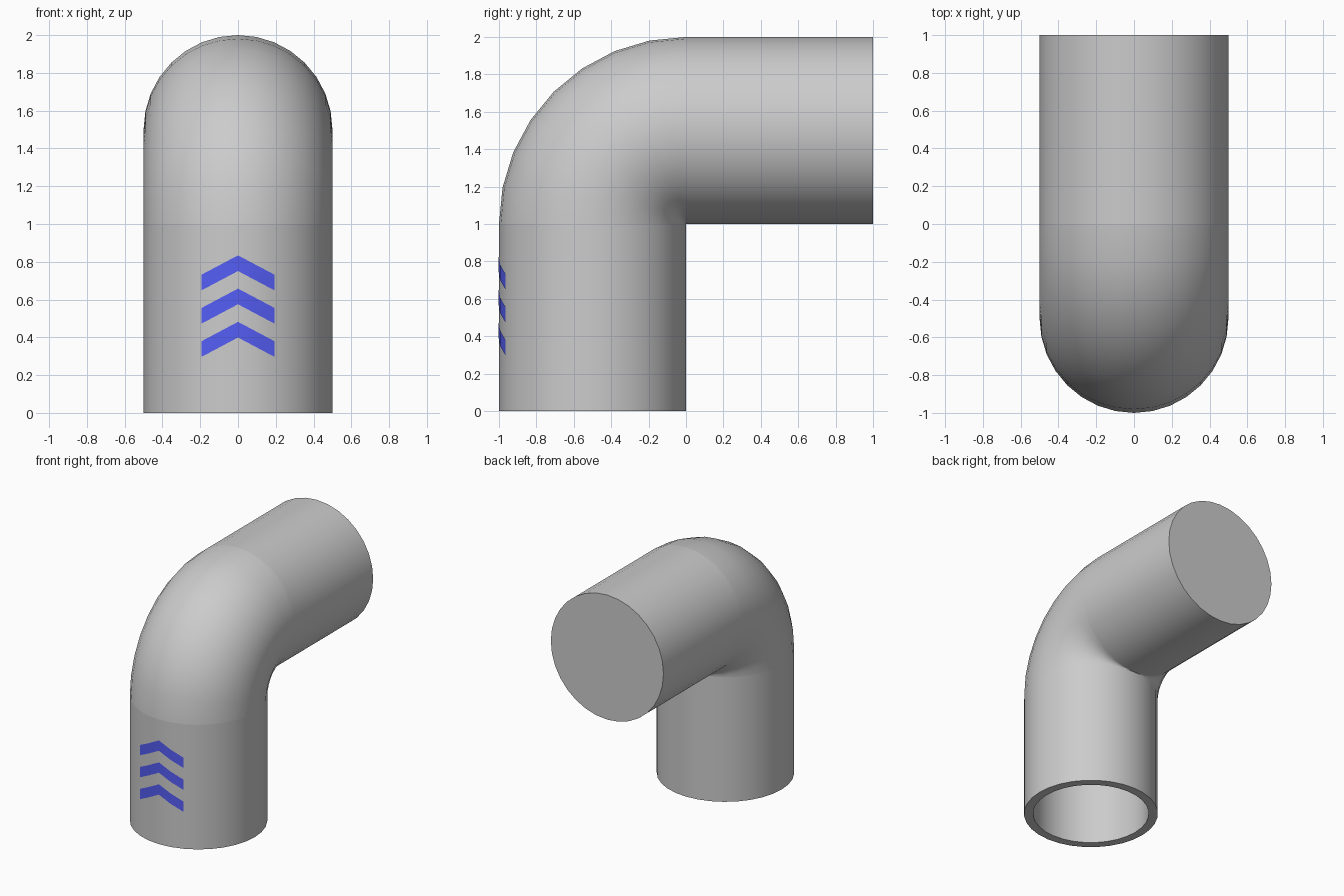
import bpy, bmesh
from math import sin, cos, pi, radians

if "Cube" in bpy.data.objects:
    bpy.data.objects.remove(bpy.data.objects["Cube"])

SIDES, R, INNER, BEND = 32, 0.5, 0.432, 0.5


def place(d, x, station):
    """Point at distance d from the bend axis, for a station on the path."""
    kind, v = station
    if kind == "low":
        return (x, -d, v)
    if kind == "up":
        return (x, v, 1 + d)
    return (x, -d * cos(v), 1 + d * sin(v))


def make_object(name, bm):
    mesh = bpy.data.meshes.new(name)
    bm.to_mesh(mesh)
    bm.free()
    obj = bpy.data.objects.new(name, mesh)
    bpy.context.collection.objects.link(obj)
    return obj


# Elbow pipe: outer shell, open hollow bottom, closed back end
bm = bmesh.new()


def shell(r, end):
    path = [("low", 0)] + [("bend", radians(11.25 * i)) for i in range(9)] + [("up", end)]
    rings = []
    for st in path:
        rings.append([bm.verts.new(place(BEND + r * cos(2 * pi * k / SIDES),
                                         r * sin(2 * pi * k / SIDES), st))
                      for k in range(SIDES)])
    for a, b in zip(rings, rings[1:]):
        bridge(a, b)
    bm.faces.new(rings[-1])
    return rings


def bridge(a, b):
    for k in range(SIDES):
        n = (k + 1) % SIDES
        bm.faces.new((a[k], a[n], b[n], b[k]))


outer = shell(R, 1.0)
inner = shell(INNER, 0.932)
bridge(outer[0], inner[0])

# Sharp seams where the bend meets the straight legs
seams = []
for rings in (outer, inner):
    for ring in (rings[1], rings[-2]):
        for k in range(SIDES):
            e = bm.edges.get((ring[k], ring[(k + 1) % SIDES]))
            if e:
                e.smooth = False
bmesh.ops.remove_doubles(bm, verts=bm.verts[:], dist=0.0002)
bmesh.ops.recalc_face_normals(bm, faces=bm.faces[:])
for f in bm.faces:
    f.smooth = True
for e in bm.edges:
    if len(e.link_faces) == 2 and e.calc_face_angle(0) > radians(40):
        e.smooth = False
make_object("elbow_pipe", bm)

# Blue chevron arrows wrapped on the front of the lower leg
blue = bpy.data.materials.new("blue")
blue.diffuse_color = (0.09, 0.11, 0.9, 1)
blue.use_nodes = True
blue.node_tree.nodes["Principled BSDF"].inputs["Base Color"].default_value = blue.diffuse_color
for i in range(3):
    bm = bmesh.new()
    cols = []
    for k in range(-2, 3):
        a = 2 * pi * k / SIDES
        x, y = (R + 0.003) * sin(a), -BEND - (R + 0.003) * cos(a)
        top = 0.482 + 0.176 * i - 0.53 * abs(x)
        cols.append([bm.verts.new((x, y, top - h)) for h in (0.083, 0)])
    for a, b in zip(cols, cols[1:]):
        bm.faces.new((a[0], b[0], b[1], a[1])).smooth = True
    obj = make_object("chevron_%d" % (i + 1), bm)
    obj.data.materials.append(blue)
